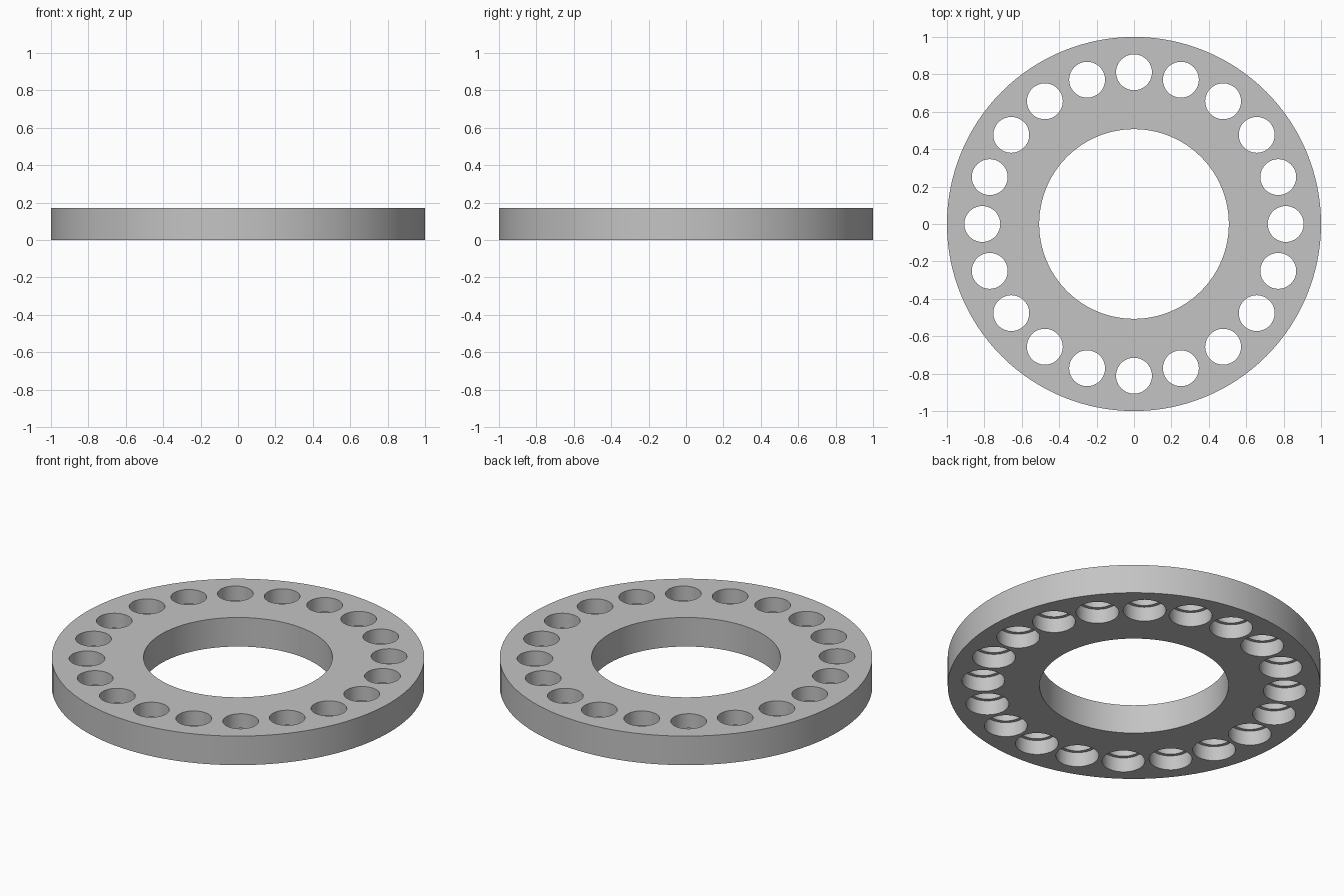
import bpy, bmesh, math
from mathutils import Matrix, Vector

RADIUS, BORE, HEIGHT = 1.0, 0.507, 0.172
HOLES, HOLE_CIRCLE = 20, 0.811
HOLE_R, COUNTERBORE_R, COUNTERBORE_DEPTH = 0.096, 0.115, 0.086

cube = bpy.data.objects.get("Cube")
if cube:
    bpy.data.objects.remove(cube, do_unlink=True)

# Single plain grey
grey = bpy.data.materials.new("plain_grey")
grey.use_nodes = True
colour = (0.55, 0.55, 0.55, 1)
grey.diffuse_color = colour
grey.node_tree.nodes["Principled BSDF"].inputs["Base Color"].default_value = colour


def add_lathe(bm, profile, steps, centre=(0, 0, 0), closed=False):
    """Spin an (r, z) profile round a vertical axis through centre."""
    verts = [bm.verts.new(Vector(centre) + Vector((r, 0, z))) for r, z in profile]
    pairs = list(zip(verts, verts[1:]))
    if closed:
        pairs.append((verts[-1], verts[0]))
    edges = [bm.edges.new(p) for p in pairs]
    bmesh.ops.spin(bm, geom=verts + edges, cent=centre, axis=(0, 0, 1),
                   angle=math.tau, steps=steps, use_duplicate=False)


def make_object(name, bm):
    bmesh.ops.remove_doubles(bm, verts=bm.verts, dist=1e-5)
    bmesh.ops.recalc_face_normals(bm, faces=bm.faces)
    mesh = bpy.data.meshes.new(name)
    bm.to_mesh(mesh)
    bm.free()
    mesh.materials.append(grey)
    obj = bpy.data.objects.new(name, mesh)
    bpy.context.collection.objects.link(obj)
    return obj


# Flat ring with a large central bore
bm = bmesh.new()
add_lathe(bm, [(BORE, 0), (RADIUS, 0), (RADIUS, HEIGHT), (BORE, HEIGHT)], 128, closed=True)
ring = make_object("drilled_ring", bm)

# Stepped plugs: narrow through holes, widened from below
bm = bmesh.new()
plug = [(0, -0.05), (COUNTERBORE_R, -0.05), (COUNTERBORE_R, COUNTERBORE_DEPTH),
        (HOLE_R, COUNTERBORE_DEPTH), (HOLE_R, HEIGHT + 0.05), (0, HEIGHT + 0.05)]
for i in range(HOLES):
    centre = Matrix.Rotation(math.tau * i / HOLES, 3, "Z") @ Vector((HOLE_CIRCLE, 0, 0))
    add_lathe(bm, plug, 48, centre)
cutter = make_object("hole_cutter", bm)
cutter.hide_render = True

# Drill the holes, then drop the cutter
drill = ring.modifiers.new("drill_holes", "BOOLEAN")
drill.operation = "DIFFERENCE"
drill.solver = "EXACT"
drill.object = cutter
bpy.ops.object.select_all(action="DESELECT")
ring.select_set(True)
bpy.context.view_layer.objects.active = ring
bpy.ops.object.modifier_apply(modifier=drill.name)
bpy.data.objects.remove(cutter, do_unlink=True)
bpy.ops.object.shade_smooth_by_angle(angle=math.radians(30))
